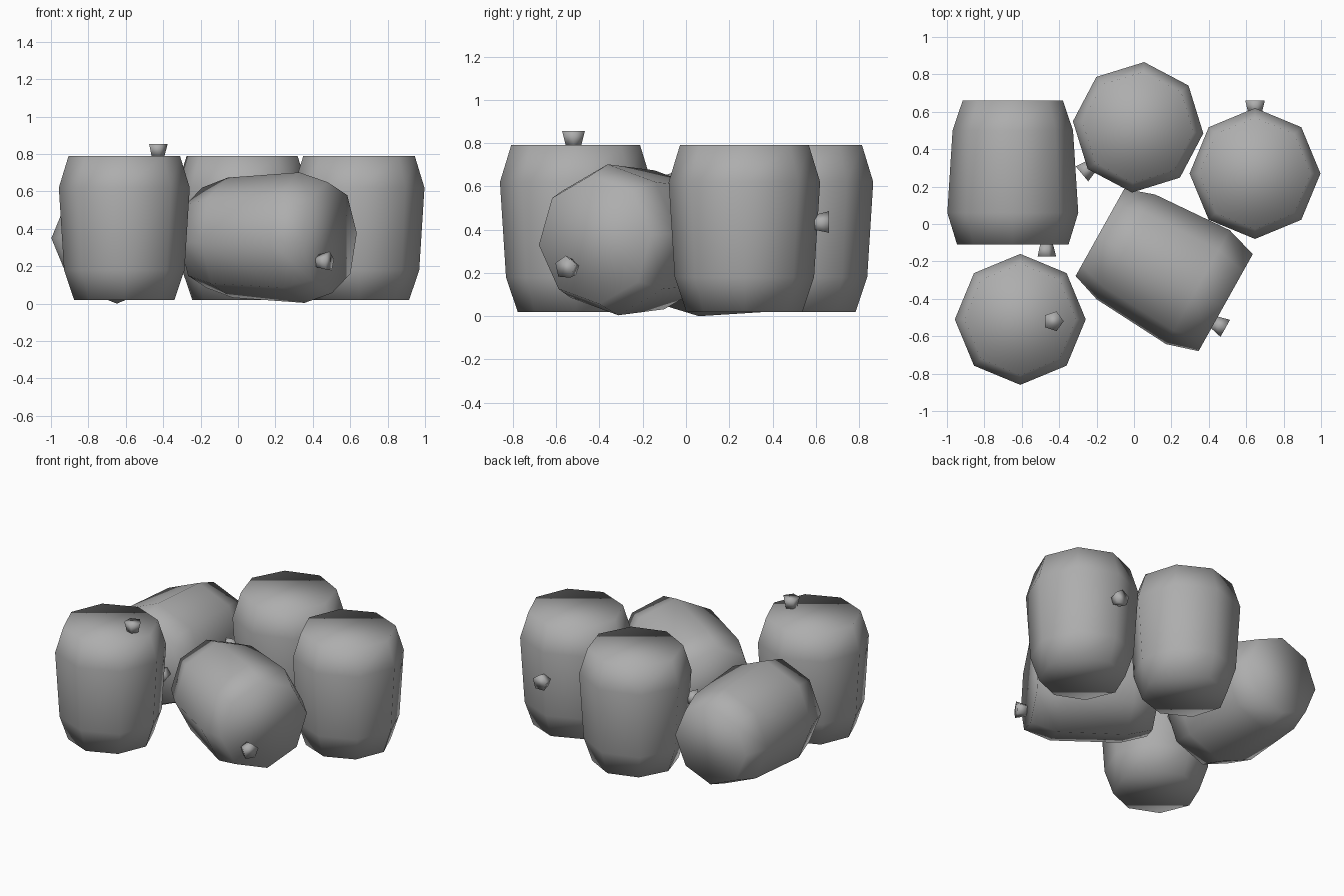
import bpy, bmesh, math
from mathutils import Matrix, Vector

if "Cube" in bpy.data.objects:
    bpy.data.objects.remove(bpy.data.objects["Cube"])

grey = bpy.data.materials.new("plain_grey")
grey.diffuse_color = (0.42, 0.42, 0.42, 1)
grey.use_nodes = True
grey.node_tree.nodes["Principled BSDF"].inputs["Base Color"].default_value = grey.diffuse_color


def rot(deg, axis):
    return Matrix.Rotation(math.radians(deg), 4, axis)


def turned(name, profile, sides, matrix, start=0.0):
    """Closed faceted solid from a list of (radius, height) rings."""
    bm = bmesh.new()
    rings = []
    for r, z in profile:
        rings.append([bm.verts.new((r * math.cos(start + 2 * math.pi * i / sides),
                                    r * math.sin(start + 2 * math.pi * i / sides), z))
                      for i in range(sides)])
    for a, b in zip(rings, rings[1:]):
        for i in range(sides):
            j = (i + 1) % sides
            bm.faces.new((a[i], a[j], b[j], b[i]))
    bm.faces.new(rings[0][::-1])
    bm.faces.new(rings[-1])
    for f in bm.faces:
        f.smooth = True
    mesh = bpy.data.meshes.new(name)
    bm.to_mesh(mesh)
    bm.free()
    mesh.materials.append(grey)
    ob = bpy.data.objects.new(name, mesh)
    ob.matrix_world = matrix
    bpy.context.collection.objects.link(ob)
    return ob


BARREL = [(0.268, 0), (0.322, 0.16), (0.35, 0.60), (0.298, 0.77)]
BUNG = [(0.037, 0), (0.055, 0.07)]

# bung on the lid, or on the side pointing along local +y
LID = Matrix.Translation((0.177, -0.01, 0.765))
SIDE = Matrix.Translation((0, 0.32, 0.41)) @ rot(-90, 'X')


def barrel(name, base, turn, bung, bung_start):
    m = Matrix.Translation(Vector(base)) @ turn
    turned(name, BARREL, 8, m)
    turned(name + "_bung", BUNG, 5, m @ bung, bung_start)


# upright barrels
barrel("front_barrel", (-0.608, -0.51, 0.02), Matrix(), LID, 0)
barrel("right_barrel", (0.647, 0.27, 0.02), Matrix(), SIDE, -math.pi / 2)
barrel("back_barrel", (0.022, 0.517, 0.02), rot(129.7, 'Z'), SIDE, -math.pi / 2)
# barrels lying on their sides
barrel("left_lying_barrel", (-0.648, 0.66, 0.35), rot(90, 'X'), LID, 0)
barrel("middle_lying_barrel", (-0.182, -0.045, 0.353),
       rot(60.8, 'Z') @ rot(90, 'X') @ rot(229.6, 'Z'), LID, 0)
